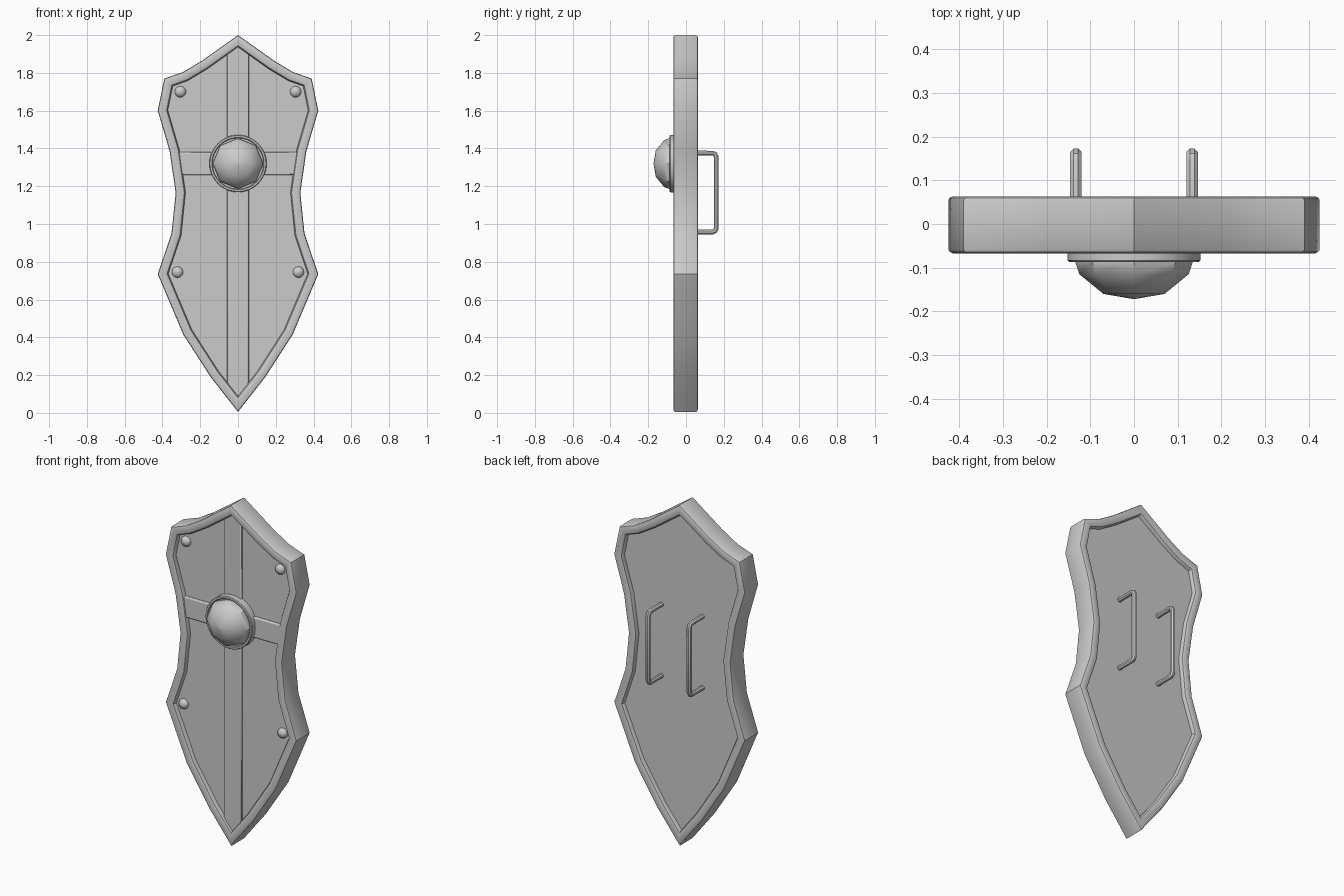
import bpy, bmesh, math
from mathutils import Vector

if "Cube" in bpy.data.objects:
    bpy.data.objects.remove(bpy.data.objects["Cube"])


def make(name, bm, bevel=0, smooth=True):
    bmesh.ops.remove_doubles(bm, verts=bm.verts[:], dist=1e-5)
    bmesh.ops.recalc_face_normals(bm, faces=bm.faces[:])
    me = bpy.data.meshes.new(name)
    bm.to_mesh(me)
    bm.free()
    ob = bpy.data.objects.new(name, me)
    bpy.context.collection.objects.link(ob)
    if bevel:
        m = ob.modifiers.new("Bevel", 'BEVEL')
        m.width, m.segments = bevel, 2
    if smooth:
        bpy.ops.object.select_all(action='DESELECT')
        bpy.context.view_layer.objects.active = ob
        ob.select_set(True)
        bpy.ops.object.shade_smooth_by_angle(angle=math.radians(32))
    return ob


def bridge(bm, a, b):
    n = len(a)
    for i in range(n):
        bm.faces.new((a[i], a[(i + 1) % n], b[(i + 1) % n], b[i]))


def lathe(name, profile, sides, x, z):
    """Revolve (radius, y) points about an axis along y."""
    bm = bmesh.new()
    rings = [[bm.verts.new((x + r * math.cos(2 * math.pi * i / sides), y,
                            z + r * math.sin(2 * math.pi * i / sides)))
              for i in range(sides)] for r, y in profile]
    for a, b in zip(rings, rings[1:]):
        bridge(bm, a, b)
    bm.faces.new(rings[0])
    bm.faces.new(rings[-1])
    return make(name, bm)


def box(name, x, y0, y1, z0, z1, bevel):
    bm = bmesh.new()
    bmesh.ops.create_cube(bm, size=1)
    for v in bm.verts:
        v.co = Vector((v.co.x * 2 * x, y0 + (v.co.y + .5) * (y1 - y0), z0 + (v.co.z + .5) * (z1 - z0)))
    return make(name, bm, bevel)


# shield outline: right half from the top tip down, then mirrored
half = [(0, 2), (.19, 1.865), (.29, 1.805), (.39, 1.77), (.425, 1.6), (.362, 1.385), (.33, 1.165),
        (.352, .95), (.425, .735), (.29, .415), (.145, .19), (0, .005)]
outline = [Vector(p) for p in half + [(-x, z) for x, z in half[-2:0:-1]]]


def inset(d):
    """Mitred inward offset of the clockwise outline."""
    out, n = [], len(outline)
    for i, p in enumerate(outline):
        e1 = (p - outline[i - 1]).normalized()
        e2 = (outline[(i + 1) % n] - p).normalized()
        n1, n2 = Vector((e1.y, -e1.x)), Vector((e2.y, -e2.x))
        out.append(p + (n1 + n2) * d / (1 + n1.dot(n2)))
    return out


def ring(bm, d, y):
    return [bm.verts.new((p.x, y, p.y)) for p in inset(d)]


# raised rim with softened edges
bm = bmesh.new()
section = [(0, -.058), (.003, -.064), (.01, -.067), (.037, -.067), (.046, -.063), (.052, -.052), (.052, .048),
           (.046, .059), (.037, .063), (.01, .063), (.003, .06), (0, .054)]
rings = [ring(bm, d, y) for d, y in section]
for i in range(len(rings)):
    bridge(bm, rings[i - 1], rings[i])
make("rim", bm)

# recessed body panel
bm = bmesh.new()
front, back = ring(bm, .03, -.042), ring(bm, .03, .038)
bridge(bm, front, back)
bm.faces.new(front)
bm.faces.new(back)
make("panel", bm)

# cross straps on the front
box("vertical_strap", .057, -.053, -.03, .09, 1.945, .006)
box("horizontal_strap", .315, -.057, -.03, 1.26, 1.38, .006)

# central boss: round collar and faceted dome
lathe("boss_collar", [(.152, -.03), (.152, -.083), (.148, -.087), (.139, -.087), (.135, -.083), (.135, -.07)],
      32, 0, 1.32)
lathe("boss_dome", [(.134, -.06), (.134, -.088), (.125, -.115), (.07, -.16), (.0001, -.172)], 8, 0, 1.32)

# rivets
for s, side in ((-1, "left"), (1, "right")):
    for x, z, level in ((.305, 1.7, "upper"), (.32, .745, "lower")):
        lathe(f"rivet_{level}_{side}", [(.03, -.035), (.03, -.045), (.026, -.055), (.015, -.063), (.0001, -.066)],
              12, s * x, z)

# bent bar handles on the back
path = [(.03, 1.375), (.142, 1.375), (.153, 1.371), (.16, 1.357),
        (.16, .978), (.153, .963), (.142, .958), (.03, .958)]
for s, side in ((-1, "left"), (1, "right")):
    bm = bmesh.new()
    loops = []
    for i, p in enumerate(path):
        p = Vector(p)
        a = (p - Vector(path[i - 1])).normalized() if i else Vector((1, 0))
        b = (Vector(path[i + 1]) - p).normalized() if i < len(path) - 1 else a
        t = (a + b).normalized()
        nrm = Vector((-t.y, t.x))
        loop = []
        for k in range(8):
            ang = math.pi * (k + .5) / 4
            u, w = .014 * math.cos(ang), .014 * math.sin(ang)
            loop.append(bm.verts.new((s * .133 + u, p.x + nrm.x * w, p.y + nrm.y * w)))
        loops.append(loop)
    for a, b in zip(loops, loops[1:]):
        bridge(bm, a, b)
    bm.faces.new(loops[0])
    bm.faces.new(loops[-1])
    make(f"handle_{side}", bm)
